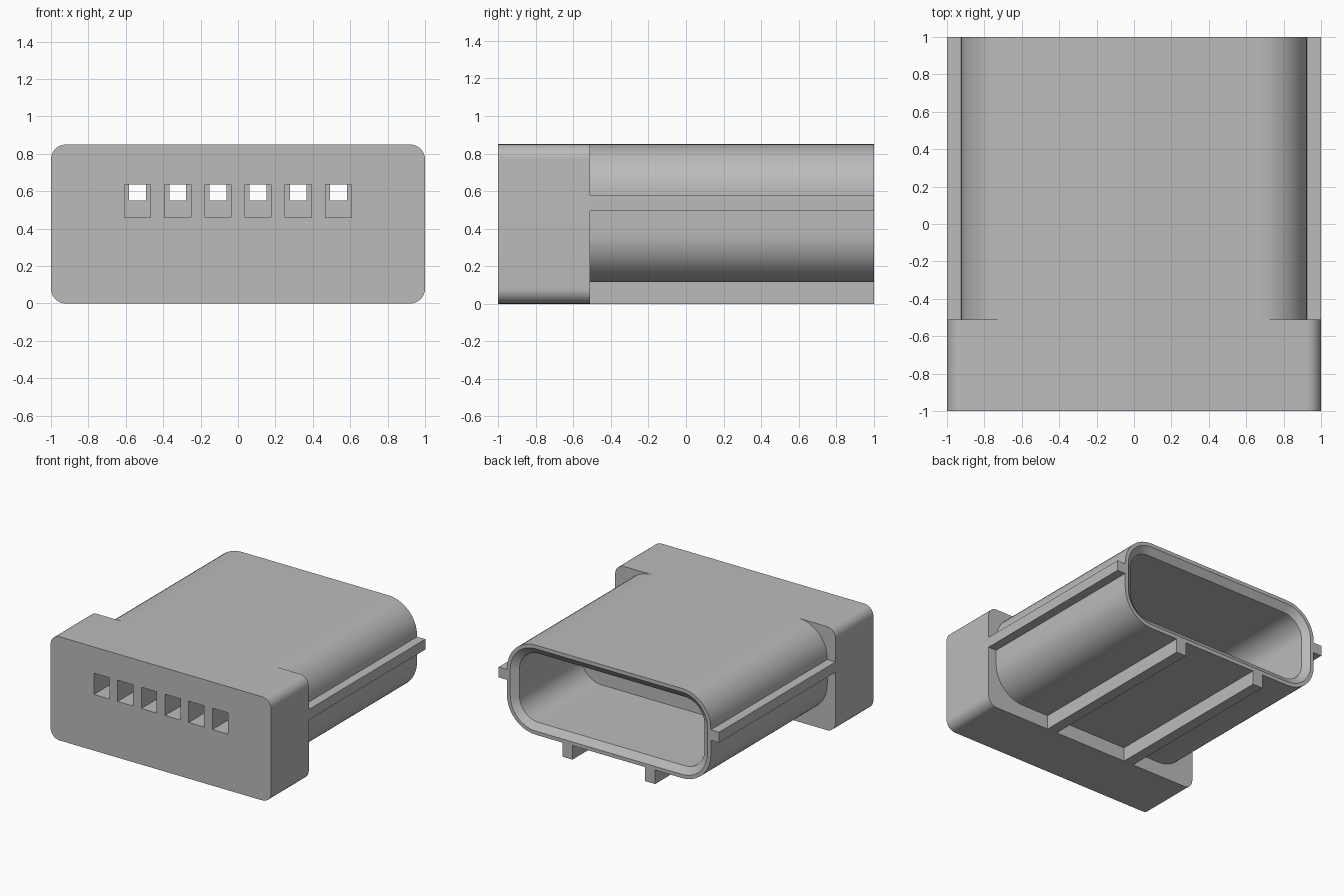
import bpy, bmesh
from math import cos, sin, pi, radians

old = bpy.data.objects.get("Cube")
if old:
    bpy.data.objects.remove(old, do_unlink=True)

grey = bpy.data.materials.new("moulded_grey")
grey.use_nodes = True
COLOUR = (0.5, 0.5, 0.5, 1)
grey.diffuse_color = COLOUR
grey.node_tree.nodes["Principled BSDF"].inputs["Base Color"].default_value = COLOUR


def rounded_section(half_w, z0, z1, r, y, steps=12):
    """Rounded rectangle facing along y."""
    corners = [(half_w - r, z1 - r), (r - half_w, z1 - r),
               (r - half_w, z0 + r), (half_w - r, z0 + r)]
    points = []
    for quarter, (cx, cz) in enumerate(corners):
        for i in range(steps + 1):
            a = (quarter + i / steps) * pi / 2
            points.append((cx + r * cos(a), y, cz + r * sin(a)))
    return points


def finish(name, bm):
    bmesh.ops.recalc_face_normals(bm, faces=bm.faces)
    mesh = bpy.data.meshes.new(name)
    bm.to_mesh(mesh)
    bm.free()
    mesh.materials.append(grey)
    obj = bpy.data.objects.new(name, mesh)
    bpy.context.collection.objects.link(obj)
    return obj


def loft(name, sections):
    """Skin a chain of matching sections and cap both ends."""
    bm = bmesh.new()
    rings = [[bm.verts.new(p) for p in s] for s in sections]
    for a, b in zip(rings, rings[1:]):
        n = len(a)
        for i in range(n):
            j = (i + 1) % n
            bm.faces.new((a[i], a[j], b[j], b[i]))
    bm.faces.new(rings[0])
    bm.faces.new(rings[-1])
    return finish(name, bm)


def boxes(name, bounds):
    """One mesh made of separate axis-aligned boxes."""
    bm = bmesh.new()
    for lo, hi in bounds:
        verts = bmesh.ops.create_cube(bm, size=1)["verts"]
        for v in verts:
            v.co = [lo[k] if v.co[k] < 0 else hi[k] for k in range(3)]
    return finish(name, bm)


def activate(obj):
    bpy.ops.object.select_all(action='DESELECT')
    obj.select_set(True)
    bpy.context.view_layer.objects.active = obj


def cut(obj, cutter):
    mod = obj.modifiers.new("cut", 'BOOLEAN')
    mod.operation = 'DIFFERENCE'
    mod.solver = 'EXACT'
    mod.object = cutter
    activate(obj)
    bpy.ops.object.modifier_apply(modifier=mod.name)


TOP, JOIN, FLOOR = 0.85, -0.51, 0.115

# Front block
block = loft("front_block", [rounded_section(1, 0, TOP, 0.08, y) for y in (-1, JOIN)])


# Socket shell: outside, rim, chamfered mouth and blind cavity
def inset(d, y):
    return rounded_section(0.925 - d, FLOOR + d, TOP - d, 0.26 - d, y)


shell = loft("socket_shell", [inset(0, JOIN), inset(0, 1), inset(0.03, 1),
                              inset(0.085, 0.96), inset(0.085, 0.15)])

# Six stepped terminal openings
centres = [(i - 2.5) * 0.215 for i in range(6)]
wide = boxes("wide_cutter", [((x - 0.07, -1.1, 0.46), (x + 0.07, -0.6, 0.635)) for x in centres])
narrow = boxes("narrow_cutter", [((x - 0.045, -0.8, 0.55), (x + 0.045, 0.3, 0.635)) for x in centres])
for part, cutter in ((block, wide), (block, narrow), (shell, narrow)):
    cut(part, cutter)
for cutter in (wide, narrow):
    bpy.data.objects.remove(cutter, do_unlink=True)

for part in (block, shell):
    activate(part)
    bpy.ops.object.shade_smooth_by_angle(angle=radians(30))

# Side rails and underside rails
for side, s in (("right", -1), ("left", 1)):
    x0, x1 = sorted((s * 0.91, s))
    boxes(side + "_side_rail", [((x0, JOIN, 0.495), (x1, 1, 0.58))])
    c = s * 0.375
    boxes(side + "_bottom_rail", [((c - 0.045, JOIN, 0), (c + 0.045, 1, FLOOR + 0.01))])
